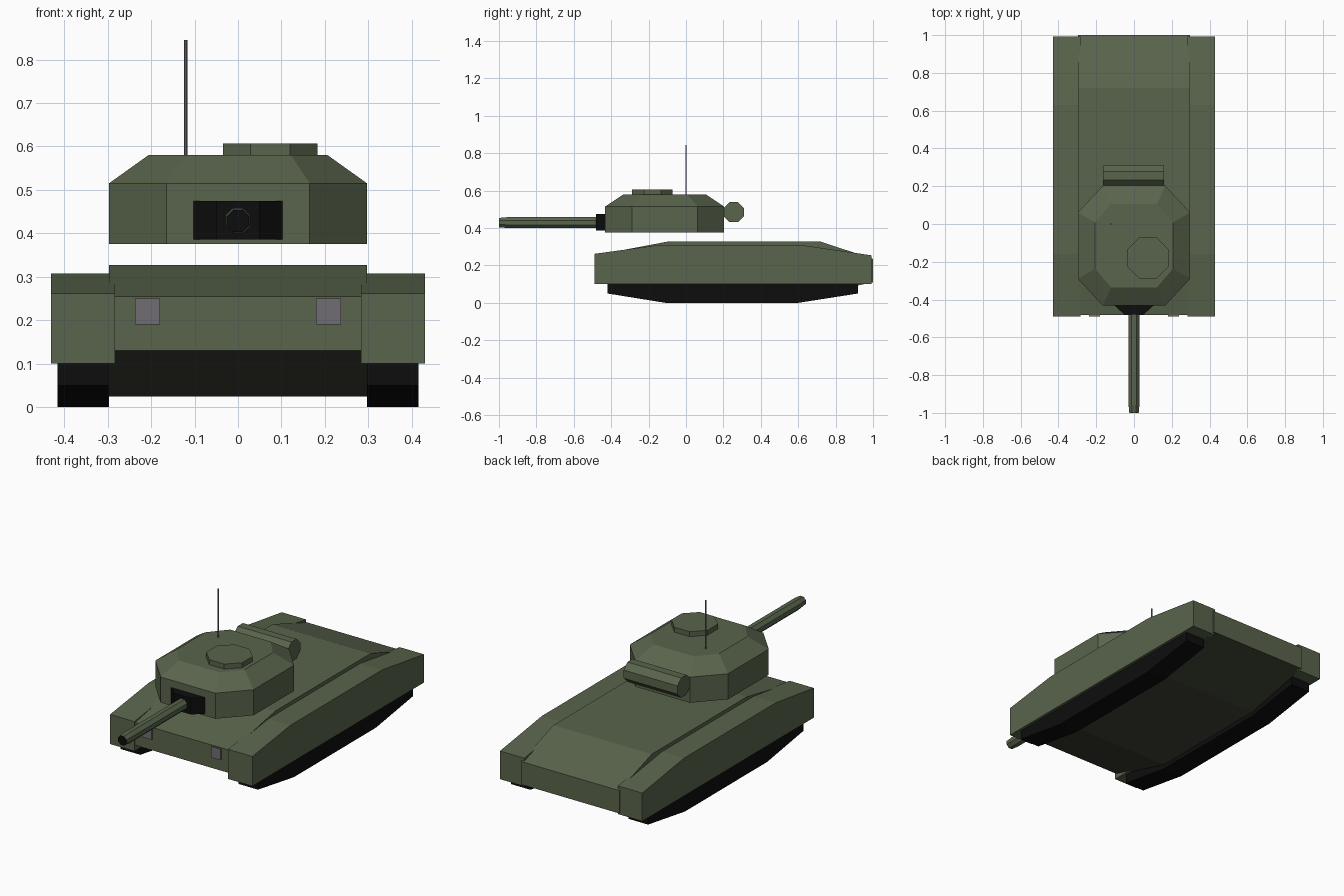
import bpy, bmesh, math
from mathutils import Matrix

cube = bpy.data.objects.get("Cube")
if cube:
    bpy.data.objects.remove(cube, do_unlink=True)


def material(name, rgb):
    m = bpy.data.materials.new(name)
    m.use_nodes = True
    m.diffuse_color = (*rgb, 1)
    m.node_tree.nodes["Principled BSDF"].inputs["Base Color"].default_value = (*rgb, 1)
    return m


GREEN = material("olive_green", (0.10, 0.128, 0.072))
BELLY = material("dark_olive", (0.05, 0.056, 0.036))
BLACK = material("rubber_black", (0.004, 0.004, 0.004))
GREY = material("steel_grey", (0.165, 0.155, 0.175))


def finish(name, bm, *mats):
    bmesh.ops.recalc_face_normals(bm, faces=bm.faces)
    me = bpy.data.meshes.new(name)
    bm.to_mesh(me)
    bm.free()
    for m in mats:
        me.materials.append(m)
    ob = bpy.data.objects.new(name, me)
    bpy.context.collection.objects.link(ob)
    return ob


def loft(name, rings, *mats):
    """Bridge rings of equal point count and cap both ends."""
    bm = bmesh.new()
    loops = [[bm.verts.new(p) for p in r] for r in rings]
    for a, b in zip(loops, loops[1:]):
        for i in range(len(a)):
            j = (i + 1) % len(a)
            bm.faces.new((a[i], a[j], b[j], b[i]))
    bm.faces.new(loops[0])
    bm.faces.new(loops[-1])
    return finish(name, bm, *mats)


def side_profile(name, profile, x0, x1, *mats):
    return loft(name, [[(x, y, z) for y, z in profile] for x in (x0, x1)], *mats)


def box(name, x, y, z, mat):
    return side_profile(name, [(y[0], z[0]), (y[1], z[0]), (y[1], z[1]), (y[0], z[1])],
                        x[0], x[1], mat)


def octagon(radius):
    """Flat-sided octagon, radius measured to the flats."""
    r = radius / math.cos(math.pi / 8)
    angles = [(i + 0.5) * math.pi / 4 for i in range(8)]
    return [(r * math.cos(a), r * math.sin(a)) for a in angles]


# Hull with a darker belly
hull = side_profile("hull", [(-0.483, 0.13), (-0.483, 0.255), (-0.1, 0.327), (0.72, 0.327),
                             (1.0, 0.235), (1.0, 0.11), (0.6, 0.025), (-0.11, 0.025)],
                    -0.297, 0.297, GREEN, BELLY)
for f in hull.data.polygons:
    if f.normal.z < -0.3:
        f.material_index = 1

# Fenders, tracks and headlights on both sides
fender = [(-0.49, 0.1), (-0.49, 0.262), (-0.16, 0.307), (0.63, 0.307), (0.992, 0.254), (0.992, 0.1)]
track = [(-0.42, 0.11), (-0.42, 0.05), (-0.11, 0), (0.6, 0), (0.92, 0.05), (0.92, 0.11)]
for side, s in (("left", 1), ("right", -1)):
    side_profile(side + "_fender", fender, s * 0.283, s * 0.43, GREEN)
    side_profile(side + "_track", track, s * 0.297, s * 0.415, BLACK)
    box(side + "_headlight", (s * 0.18, s * 0.237), (-0.49, -0.482), (0.19, 0.25), GREY)


# Turret: chamfered rectangle rings stacked upward
def turret_ring(x, cx, y0, y1, cy, z):
    return [(cx, y0, z), (x, y0 + cy, z), (x, y1 - cy, z), (cx, y1, z),
            (-cx, y1, z), (-x, y1 - cy, z), (-x, y0 + cy, z), (-cx, y0, z)]


loft("turret", [turret_ring(0.297, 0.165, -0.432, 0.203, 0.142, 0.375),
                turret_ring(0.297, 0.165, -0.432, 0.203, 0.142, 0.515),
                turret_ring(0.206, 0.122, -0.335, 0.106, 0.098, 0.58)], GREEN)

# Roof cupola
loft("cupola", [[(0.074 + u, -0.18 + v, z) for u, v in octagon(0.109)]
                for z in (0.578, 0.607)], GREEN)

# Rolled stowage behind the turret
loft("stowage_roll", [[(x, 0.255 + u, 0.485 + v) for u, v in octagon(0.054)]
                      for x in (-0.165, 0.16)], GREEN)

# Mantlet narrowing towards the barrel
loft("mantlet", [[(-w, y, 0.386), (w, y, 0.386), (w, y, 0.475), (-w, y, 0.475)]
                 for w, y in ((0.105, -0.43), (0.05, -0.48))], BLACK)

# Barrel with tapered muzzle and black bore
barrel = loft("gun_barrel", [[(u, y, 0.429 + v) for u, v in octagon(r)]
                             for r, y in ((0.029, -0.47), (0.029, -0.955), (0.025, -1.0))],
              GREEN, BLACK)
for f in barrel.data.polygons:
    if f.normal.y < -0.9:
        f.material_index = 1

# Antenna
bm = bmesh.new()
bmesh.ops.create_cone(bm, cap_ends=True, segments=8, radius1=0.004, radius2=0.004, depth=0.27,
                      matrix=Matrix.Translation((-0.12, 0, 0.71)))
finish("antenna", bm, GREY)
